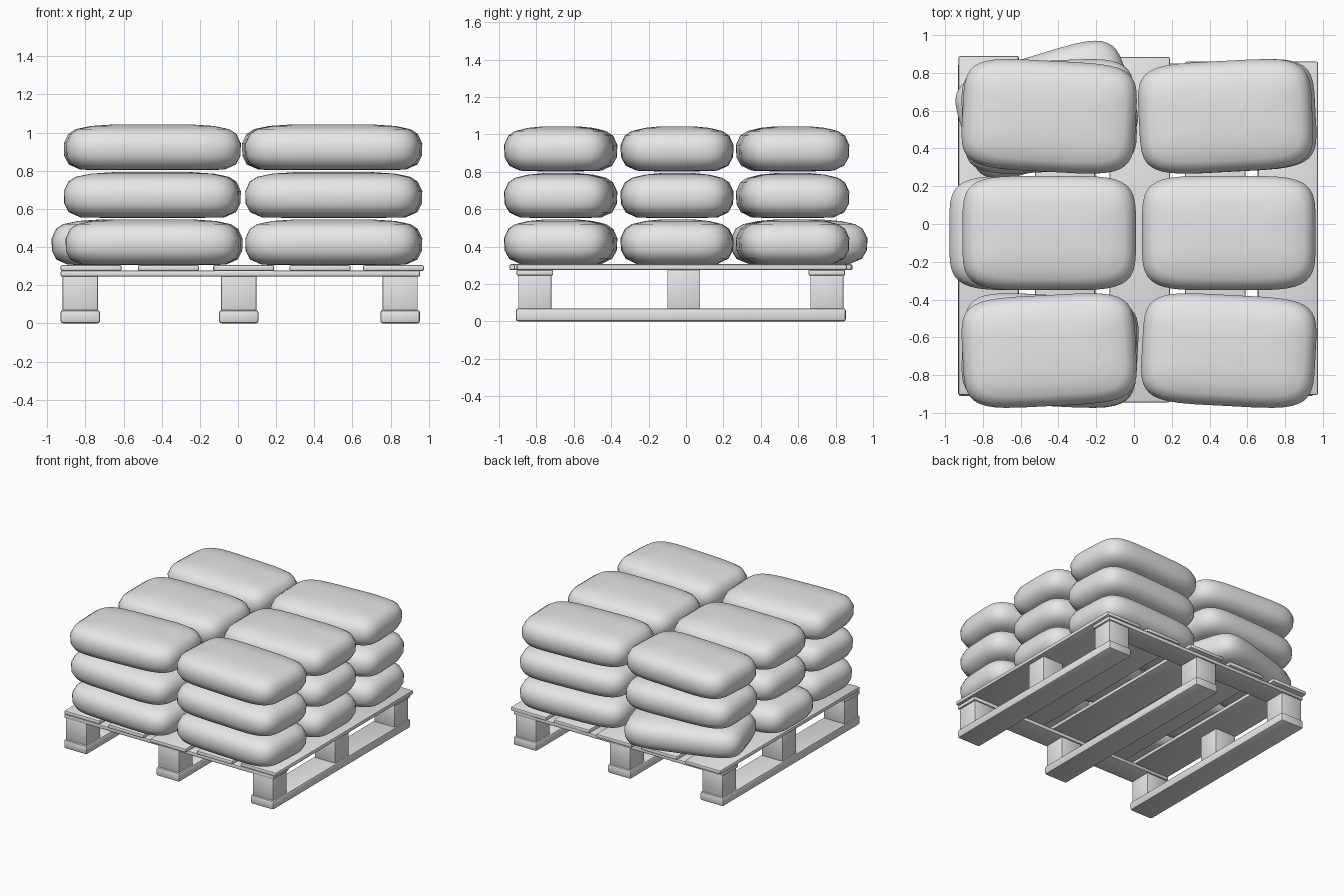
import bpy, bmesh, math
from mathutils import Matrix, Vector

cube = bpy.data.objects.get("Cube")
if cube:
    bpy.data.objects.remove(cube, do_unlink=True)

grey = bpy.data.materials.new("plain grey")
grey.use_nodes = True
grey.diffuse_color = (0.8, 0.8, 0.8, 1)
grey.node_tree.nodes["Principled BSDF"].inputs["Base Color"].default_value = (0.8, 0.8, 0.8, 1)


def finish(name, bm, angle):
    bmesh.ops.recalc_face_normals(bm, faces=bm.faces)
    mesh = bpy.data.meshes.new(name)
    bm.to_mesh(mesh)
    bm.free()
    mesh.materials.append(grey)
    obj = bpy.data.objects.new(name, mesh)
    bpy.context.collection.objects.link(obj)
    bpy.ops.object.select_all(action="DESELECT")
    obj.select_set(True)
    bpy.context.view_layer.objects.active = obj
    bpy.ops.object.shade_smooth_by_angle(angle=math.radians(angle))
    return obj


def box(name, x, y, z, bevel):
    """Bevelled box from (min, max) pairs."""
    bm = bmesh.new()
    size = [b - a for a, b in (x, y, z)]
    middle = [(a + b) / 2 for a, b in (x, y, z)]
    bmesh.ops.create_cube(bm, size=1, matrix=Matrix.Translation(middle) @ Matrix.Diagonal((*size, 1)))
    bmesh.ops.bevel(bm, geom=bm.edges[:], offset=bevel, segments=2, profile=0.5, affect="EDGES")
    return finish(name, bm, 40)


# Sack side profile: height, half length, half depth
SACK = [(0, 0.24, 0.12), (0.003, 0.375, 0.215), (0.03, 0.435, 0.272), (0.075, 0.458, 0.297),
        (0.14, 0.46, 0.3), (0.19, 0.437, 0.277), (0.215, 0.4, 0.24), (0.232, 0.32, 0.17), (0.24, 0.2, 0.09)]


def sack(name, x, y, z, turn, depth=1.0):
    """Stuffed sack lofted from rounded rectangles."""
    bm = bmesh.new()
    place = Matrix.Translation((x, y, z)) @ Matrix.Rotation(math.radians(turn), 4, "Z")
    sides, rings = 40, []

    def rounded(v):
        return math.copysign(abs(v) ** 0.42, v)

    for h, a, b in SACK:
        ring = []
        for i in range(sides):
            t = math.tau * (i + 0.5) / sides
            p = Vector((a * rounded(math.cos(t)), b * depth * rounded(math.sin(t)), h))
            ring.append(bm.verts.new(place @ p))
        rings.append(ring)
    for low, high in zip(rings, rings[1:]):
        for i in range(sides):
            j = (i + 1) % sides
            bm.faces.new((low[i], low[j], high[j], high[i]))
    bm.faces.new(rings[0])
    bm.faces.new(rings[-1])
    return finish(name, bm, 80)


# Pallet skids and blocks
columns = {"right": -0.827, "centre": 0.004, "left": 0.85}
rows = {"front": -0.808, "middle": -0.012, "back": 0.753}
for side, x in columns.items():
    box(f"skid_{side}", (x - 0.104, x + 0.104), (-0.91, 0.855), (0, 0.07), 0.014)
    for row, y in rows.items():
        if side == "centre" and row == "middle":
            continue
        top = 0.276 if row == "middle" else 0.248
        box(f"block_{row}_{side}", (x - 0.092, x + 0.092), (y - 0.088, y + 0.088), (0.066, top), 0.004)

# Cross boards at both ends
for row in ("front", "back"):
    y = rows[row]
    box(f"cross_board_{row}", (-0.93, 0.955), (y - 0.098, y + 0.098), (0.245, 0.276), 0.008)

# Deck boards: left edge, front and back ends
deck = [(-0.93, -0.905, 0.89), (-0.525, -0.92, 0.87), (-0.13, -0.945, 0.885),
        (0.27, -0.92, 0.86), (0.655, -0.905, 0.86)]
for i, (x, front, back) in enumerate(deck):
    box(f"deck_board_{i + 1}", (x, x + 0.32), (front, back), (0.274, 0.306), 0.01)

# Three layers of sacks; the outer rows fan out slightly
sack_rows = {"front": (-0.67, 3), "middle": (-0.048, 0), "back": (0.57, -3)}
for layer in range(3):
    z = (0.305, 0.553, 0.803)[layer]
    for row, (y, turn) in sack_rows.items():
        depth = 1.01 if row == "middle" else 0.98
        # layers below the top one lie the other way on the right
        right_turn = turn if layer == 2 else -turn
        rx, ry = -0.449, y
        if layer == 0:
            if row == "middle":
                rx = -0.518
            elif row == "back":
                right_turn, rx, ry = 17, -0.462, 0.605
            else:
                rx = -0.44
        sack(f"sack_{row}_right_{layer + 1}", rx, ry, z, right_turn, depth)
        lx = 0.485 if row == "back" and layer == 2 else 0.502
        sack(f"sack_{row}_left_{layer + 1}", lx, y, z, -turn, depth)
